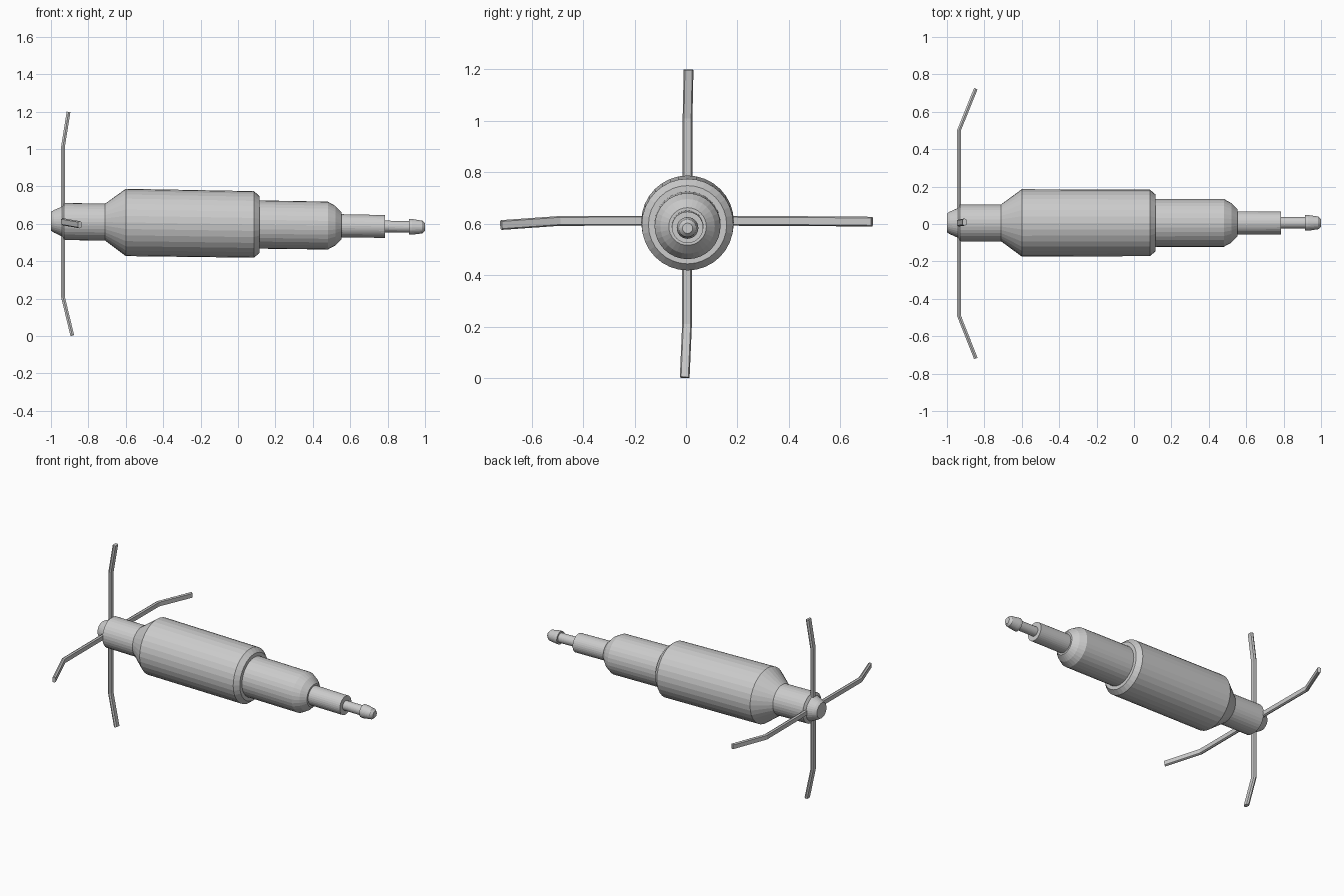
import bpy, bmesh, math
from mathutils import Vector

if "Cube" in bpy.data.objects:
    bpy.data.objects.remove(bpy.data.objects["Cube"])

metal = bpy.data.materials.new("plain_grey")
metal.diffuse_color = (0.6, 0.6, 0.6, 1)
metal.use_nodes = True
metal.node_tree.nodes["Principled BSDF"].inputs["Base Color"].default_value = metal.diffuse_color


def finish(name, bm):
    bmesh.ops.recalc_face_normals(bm, faces=bm.faces)
    mesh = bpy.data.meshes.new(name)
    bm.to_mesh(mesh)
    bm.free()
    mesh.materials.append(metal)
    ob = bpy.data.objects.new(name, mesh)
    bpy.context.collection.objects.link(ob)


def skin(name, rings):
    """Bridge a list of equal rings of points and cap both ends."""
    bm = bmesh.new()
    loops = [[bm.verts.new(p) for p in ring] for ring in rings]
    n = len(loops[0])
    for a, b in zip(loops, loops[1:]):
        for i in range(n):
            j = (i + 1) % n
            bm.faces.new((a[i], a[j], b[j], b[i]))
    bm.faces.new(loops[0])
    bm.faces.new(loops[-1])
    finish(name, bm)


def lathe(name, profile, sides=32):
    """Turn (x, radius) points around the slightly drooping long axis."""
    rings = []
    for x, r in profile:
        rings.append([(x, 0.006 + r * math.cos(2 * math.pi * i / sides),
                       0.598 - 0.0155 * x + r * math.sin(2 * math.pi * i / sides))
                      for i in range(sides)])
    skin(name, rings)


def blade(name, root, bend, tip, wide):
    """Bent arm with a flattened six-sided section, mitred at the bend."""
    pts = [Vector(p) for p in (root, bend, tip)]
    d1, d2 = (pts[1] - pts[0]).normalized(), (pts[2] - pts[1]).normalized()
    section = [(0.019, 0), (0.014, 0.01), (-0.014, 0.01),
               (-0.019, 0), (-0.014, -0.01), (0.014, -0.01)]
    rings = []
    for p, d in zip(pts, (d1, (d1 + d2).normalized(), d2)):
        w = Vector(wide)
        w = (w - d * w.dot(d)).normalized()
        t = d.cross(w)
        rings.append([p + w * a + t * b for a, b in section])
    skin(name, rings)


# Turned body parts
lathe("hub_cap", [(-1, 0.05), (-0.985, 0.06), (-0.94, 0.08), (-0.93, 0.097), (-0.92, 0.097)])
lathe("main_body", [(-0.93, 0.099), (-0.71, 0.099), (-0.6, 0.18),
                    (0.085, 0.178), (0.115, 0.152), (0.115, 0.1)])
lathe("rear_body", [(0.1, 0.129), (0.48, 0.128), (0.52, 0.106), (0.553, 0.073), (0.553, 0.05)])
lathe("tail_tube", [(0.54, 0.062), (0.785, 0.061), (0.785, 0.02)])
lathe("tail_rod", [(0.77, 0.031), (0.93, 0.031)])
lathe("tail_knob", [(0.915, 0.028), (0.915, 0.042), (0.93, 0.042), (0.985, 0.034), (1.0, 0.02)])

# Four bent arms around the hub
X = -0.936
blade("arm_top", (X, 0.006, 0.62), (X, 0.006, 1.01), (-0.906, 0.01, 1.198), (0, 1, 0))
blade("arm_bottom", (X, 0.004, 0.60), (X, 0.004, 0.21), (-0.886, -0.005, 0.003), (0, 1, 0))
blade("arm_back", (X, 0.01, 0.612), (X, 0.5, 0.610), (-0.846, 0.723, 0.608), (0, 0, 1))
blade("arm_front", (X, 0.0, 0.612), (X, -0.49, 0.611), (-0.846, -0.718, 0.595), (0, 0, 1))
